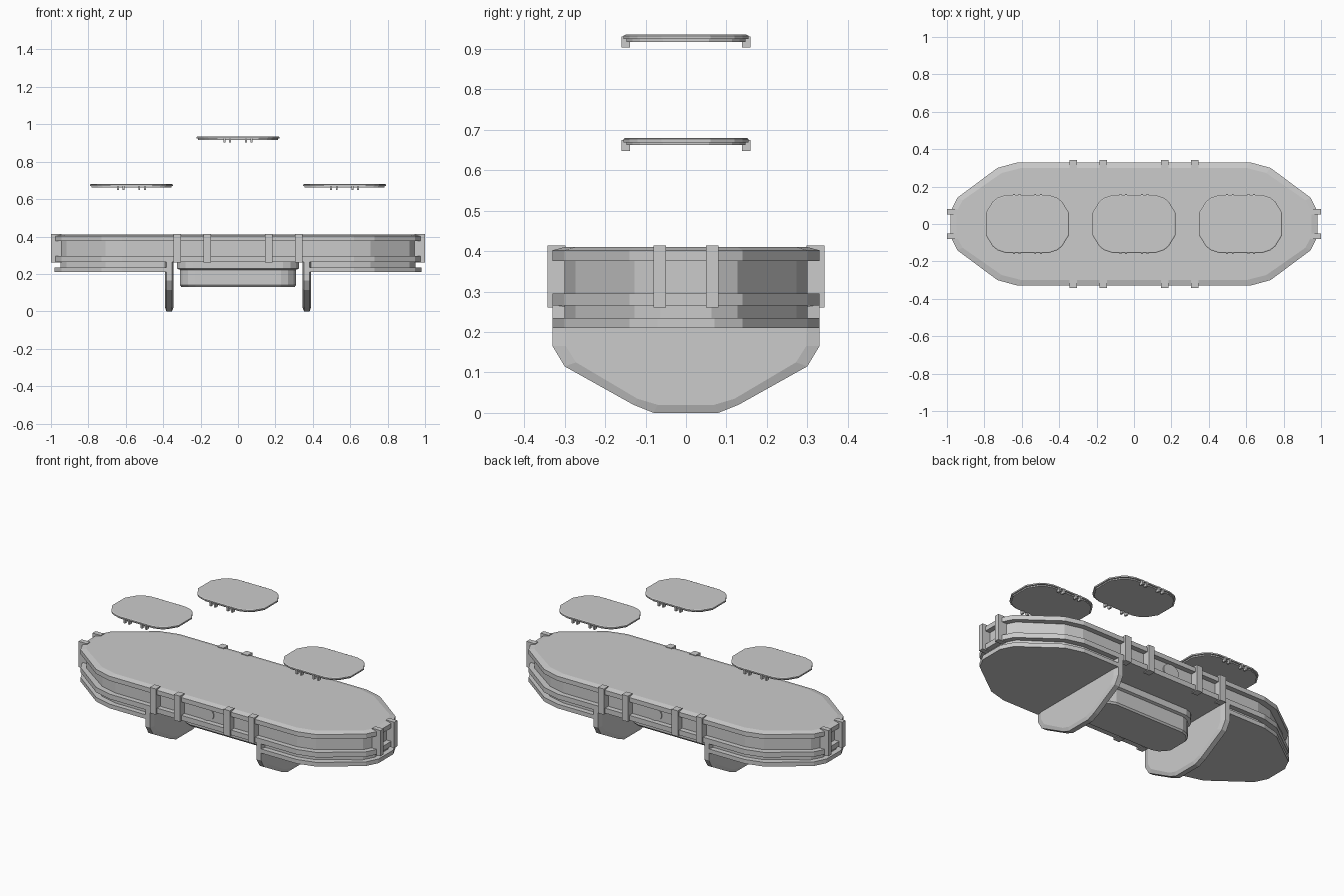
import bpy
import bmesh
import math

cube = bpy.data.objects.get("Cube")
if cube:
    bpy.data.objects.remove(cube, do_unlink=True)

grey = bpy.data.materials.new("light_grey")
grey.use_nodes = True
COLOUR = (0.6, 0.6, 0.6, 1)
grey.diffuse_color = COLOUR
grey.node_tree.nodes["Principled BSDF"].inputs["Base Color"].default_value = COLOUR


def finish(name, bm):
    bmesh.ops.recalc_face_normals(bm, faces=bm.faces[:])
    mesh = bpy.data.meshes.new(name)
    bm.to_mesh(mesh)
    bm.free()
    mesh.materials.append(grey)
    obj = bpy.data.objects.new(name, mesh)
    bpy.context.collection.objects.link(obj)
    return obj


def loft(name, rings):
    """Join equal-length point rings and cap both ends."""
    bm = bmesh.new()
    loops = [[bm.verts.new(p) for p in ring] for ring in rings]
    for a, b in zip(loops, loops[1:]):
        for i in range(len(a)):
            j = (i + 1) % len(a)
            bm.faces.new((a[i], a[j], b[j], b[i]))
    bm.faces.new(loops[0])
    bm.faces.new(loops[-1])
    return finish(name, bm)


def box(name, lo, hi):
    bm = bmesh.new()
    bmesh.ops.create_cube(bm, size=1)
    for v in bm.verts:
        v.co = [(a + b) / 2 + c * (b - a) for a, b, c in zip(lo, hi, v.co)]
    return finish(name, bm)


def full_outline(quarter):
    """Reflect a quarter outline (end to side) into a closed loop."""
    right = [(x, -y) for x, y in reversed(quarter)] + list(quarter)
    return right + [(-x, -y) for x, y in right]


def stack(name, outline, layers, centre=0):
    """Loft an outline through (inset, height) layers."""
    w = max(abs(x) for x, y in outline)
    h = max(abs(y) for x, y in outline)
    rings = [[(centre + x * (1 - d / w), y * (1 - d / h), z) for x, y in outline]
             for d, z in layers]
    return loft(name, rings)


# Main hull with its upper and middle rims
HULL = [(0.98, 0.07), (0.945, 0.14), (0.73, 0.30), (0.62, 0.33)]
stack("hull", full_outline(HULL),
      [(0, 0.265), (0, 0.295), (0.03, 0.295), (0.03, 0.375),
       (0, 0.375), (0, 0.402), (0.03, 0.41)])

# Central pod under the hull
POD = [(0.325, 0.07), (0.31, 0.10), (0.28, 0.13), (0.24, 0.145)]
stack("central_pod", full_outline(POD),
      [(0, 0.27), (0, 0.228), (0.015, 0.222), (0.015, 0.14), (0.022, 0.13)])

# Fin cross-section, from the hull rim down to the keel
FIN = [(0.33, 0.268), (0.33, 0.165), (0.30, 0.115), (0.13, 0.02), (0.08, 0)]
FIN_FACE = [(0.298, 0.262), (0.297, 0.165), (0.272, 0.125), (0.12, 0.035), (0.07, 0.02)]


def fin_ring(half, x):
    pts = half + [(-y, z) for y, z in reversed(half)]
    return [(x, y, z) for y, z in pts]


for side, s in (("left", 1), ("right", -1)):
    # Lower end deck with rim
    end = [(0.37, -0.33)] + [(x, -y) for x, y in reversed(HULL)] + HULL + [(0.37, 0.33)]
    rings = []
    for d, z in ((0.03, 0.27), (0.03, 0.235), (0, 0.235), (0, 0.21)):
        rings.append([(s * (x if x < 0.4 else x - d * x / 0.98),
                       y * (1 - d / 0.33), z) for x, y in end])
    loft(side + "_lower_deck", rings)

    # Downward fin with chamfered outer face
    loft(side + "_fin", [fin_ring(FIN_FACE, s * 0.345), fin_ring(FIN, s * 0.353),
                         fin_ring(FIN, s * 0.383), fin_ring(FIN_FACE, s * 0.39)])

    # Clips on the hull end
    for y in (-0.065, 0.065):
        xs = sorted((s * 0.945, s * 1.0))
        box(side + "_end_clip", (xs[0], y - 0.015, 0.26), (xs[1], y + 0.015, 0.414))

for side, s in (("front", -1), ("back", 1)):
    # Clips along the long sides
    ys = sorted((s * 0.298, s * 0.342))
    for x in (-0.325, -0.165, 0.165, 0.325):
        box(side + "_clip", (x - 0.02, ys[0], 0.26), (x + 0.02, ys[1], 0.414))

    # Oval side plate
    angles = [math.tau * i / 24 for i in range(24)]
    loft(side + "_oval_plate",
         [[(0.052 * math.cos(a), s * y, 0.335 + 0.04 * math.sin(a)) for a in angles]
          for y in (0.298, 0.306)])

# Floating hatch covers with locking pins
HATCH = [(0.222, 0.06), (0.185, 0.12), (0.16, 0.14), (0.115, 0.155)]
for name, cx, top in (("left", 0.57, 0.68), ("centre", 0, 0.935), ("right", -0.57, 0.68)):
    stack(name + "_hatch", full_outline(HATCH),
          [(0.008, top - 0.018), (0.008, top - 0.011), (0, top - 0.011),
           (0, top - 0.003), (0.005, top)], cx)
    for s in (-1, 1):
        ys = sorted((s * 0.138, s * 0.16))
        for dx in (-0.072, -0.042, 0.042, 0.072):
            box(name + "_hatch_pin", (cx + dx - 0.005, ys[0], top - 0.032),
                (cx + dx + 0.005, ys[1], top - 0.005))
